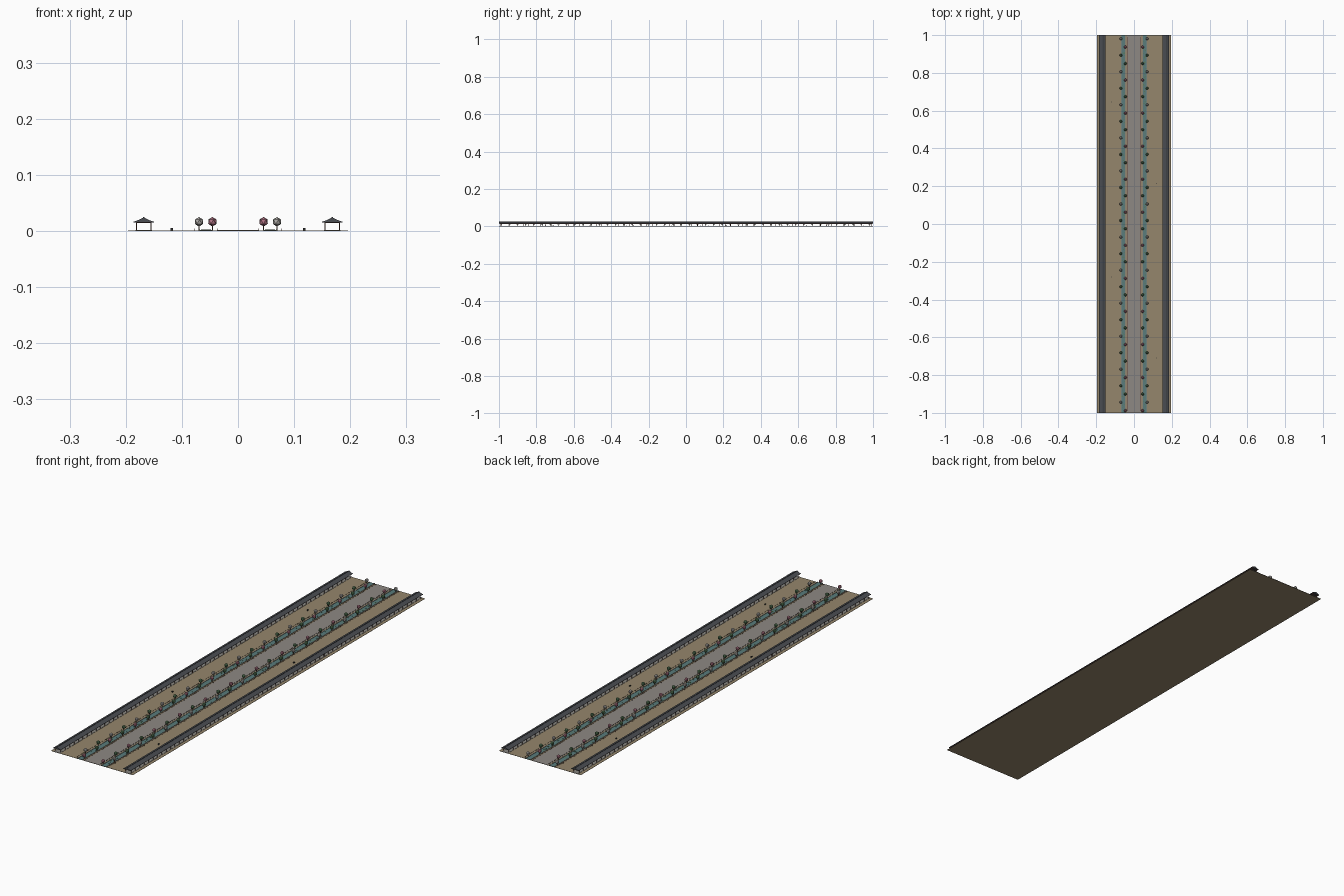
import bpy, bmesh, math, random
from mathutils import Matrix, Vector

if "Cube" in bpy.data.objects:
    bpy.data.objects.remove(bpy.data.objects["Cube"])
random.seed(4)


def mat(name, c):
    m = bpy.data.materials.new(name)
    m.diffuse_color = (*c, 1)
    m.use_nodes = True
    m.node_tree.nodes["Principled BSDF"].inputs["Base Color"].default_value = m.diffuse_color
    return m


EARTH = mat("earth", (0.30, 0.24, 0.15))
PAVING = mat("paving", (0.27, 0.25, 0.23))
STONE = mat("stone", (0.25, 0.24, 0.22))
WATER = mat("water", (0.10, 0.20, 0.20))
LEAF = mat("leaf", (0.10, 0.20, 0.10))
PINK = mat("pink_blossom", (0.45, 0.18, 0.24))
PALE = mat("pale_blossom", (0.42, 0.40, 0.38))
BARK = mat("bark", (0.12, 0.07, 0.04))
TILE = mat("roof_tile", (0.07, 0.075, 0.085))
WOOD = mat("dark_wood", (0.13, 0.05, 0.035))
BLACK = mat("black_lacquer", (0.03, 0.03, 0.03))


class Part:
    """Collects repeated primitives into one named object."""

    def __init__(self, name, material):
        self.name, self.material, self.bm = name, material, bmesh.new()

    def box(self, x0, x1, y0, y1, z0, z1):
        m = Matrix.Translation(((x0 + x1) / 2, (y0 + y1) / 2, (z0 + z1) / 2))
        m = m @ Matrix.Diagonal((x1 - x0, y1 - y0, z1 - z0, 1))
        bmesh.ops.create_cube(self.bm, size=1, matrix=m)

    def post(self, x, y, z0, z1, r0, r1=None, n=6):
        bmesh.ops.create_cone(self.bm, cap_ends=True, segments=n, radius1=r0,
                              radius2=r0 if r1 is None else r1, depth=z1 - z0,
                              matrix=Matrix.Translation((x, y, (z0 + z1) / 2)))

    def ball(self, x, y, z, r, flat=1.0):
        m = Matrix.Translation((x, y, z)) @ Matrix.Rotation(random.uniform(0, 6), 4, 'Z')
        bmesh.ops.create_icosphere(self.bm, subdivisions=1, radius=r,
                                   matrix=m @ Matrix.Diagonal((1, 1, flat, 1)))

    def extrude_y(self, pts, y0, y1):
        f = self.bm.faces.new([self.bm.verts.new((x, y0, z)) for x, z in pts])
        g = bmesh.ops.extrude_face_region(self.bm, geom=[f])["geom"]
        for v in g:
            if isinstance(v, bmesh.types.BMVert):
                v.co.y = y1

    def done(self):
        bmesh.ops.recalc_face_normals(self.bm, faces=self.bm.faces)
        me = bpy.data.meshes.new(self.name)
        self.bm.to_mesh(me)
        self.bm.free()
        me.materials.append(self.material)
        bpy.context.collection.objects.link(bpy.data.objects.new(self.name, me))


ground = Part("ground", EARTH)
ground.box(-0.196, 0.196, -1, 1, 0, 0.001)
ground.done()
road = Part("central_road", PAVING)
road.box(-0.037, 0.037, -1, 1, 0.0002, 0.0015)
road.done()

# Canals with stone banks
water, banks = Part("canal_water", WATER), Part("canal_banks", STONE)
for s in (-1, 1):
    c = s * 0.057
    water.box(c - 0.011, c + 0.011, -1, 1, 0.0002, 0.0018)
    for e in (-1, 1):
        b = c + e * 0.0115
        banks.box(b - 0.001, b + 0.001, -1, 1, 0.0002, 0.003)
water.done()
banks.done()

# Lotus leaves floating on the canals
lotus = Part("lotus_leaves", LEAF)
for s in (-1, 1):
    for i in range(110):
        lotus.post(s * 0.057 + random.uniform(-0.007, 0.007),
                   random.uniform(-0.98, 0.98), 0.0018, 0.0024, 0.0025)
lotus.done()

# Staggered rows of blossom trees beside the canals
trunks = Part("tree_trunks", BARK)
crowns = [Part("pink_crowns", PINK), Part("pale_crowns", PALE), Part("green_crowns", LEAF)]
STEP = 0.0875
for s in (-1, 1):
    for row, x in enumerate((0.0455, 0.0695)):
        for i in range(23):
            y = -0.988 + row * STEP / 2 + i * STEP
            if y > 0.99:
                continue
            trunks.post(s * x, y, 0.001, 0.012, 0.0015, 0.001)
            kind = 2 if i % 2 else row
            crowns[kind].ball(s * x, y, 0.0165, 0.0085)
for p in [trunks] + crowns:
    p.done()

# Low fences between road, canals and side walks
fence = Part("low_fences", WOOD)
for s in (-1, 1):
    for x in (0.036, 0.077):
        for i in range(51):
            y = -0.99 + i * 0.0396
            fence.box(s * x - 0.0004, s * x + 0.0004, y - 0.0004, y + 0.0004, 0.001, 0.0045)
        fence.box(s * x - 0.0003, s * x + 0.0003, -0.99, 0.99, 0.0036, 0.0041)
fence.done()

# Covered galleries along both edges
base, cols = Part("gallery_bases", STONE), Part("gallery_columns", WOOD)
beams, roofs = Part("gallery_beams", WOOD), Part("gallery_roofs", TILE)
for s in (-1, 1):
    c = s * 0.168
    base.box(c - 0.0145, c + 0.0145, -1, 1, 0.0002, 0.002)
    for e in (-1, 1):
        x = c + e * 0.013
        for i in range(67):
            cols.post(x, -0.99 + i * 0.03, 0.002, 0.015, 0.001)
        beams.box(x - 0.0009, x + 0.0009, -0.998, 0.998, 0.0138, 0.0156)
    for i in range(67):
        y = -0.99 + i * 0.03
        beams.box(c - 0.013, c + 0.013, y - 0.0007, y + 0.0007, 0.0142, 0.0154)
    half = [(0.018, 0.0153), (0.018, 0.0165), (0.009, 0.0198), (0.001, 0.024), (0.001, 0.025)]
    prof = [(c + x, z) for x, z in half] + [(c - x, z) for x, z in reversed(half)]
    roofs.extrude_y(prof, -1, 1)
for p in (base, cols, beams, roofs):
    p.done()

# Small wayside markers on the side walks
markers = Part("wayside_markers", BLACK)
for x, y in ((-0.118, 0.645), (0.118, 0.215), (-0.118, -0.28), (0.118, -0.71)):
    markers.box(x - 0.002, x + 0.002, y - 0.003, y + 0.003, 0.001, 0.0055)
markers.done()
